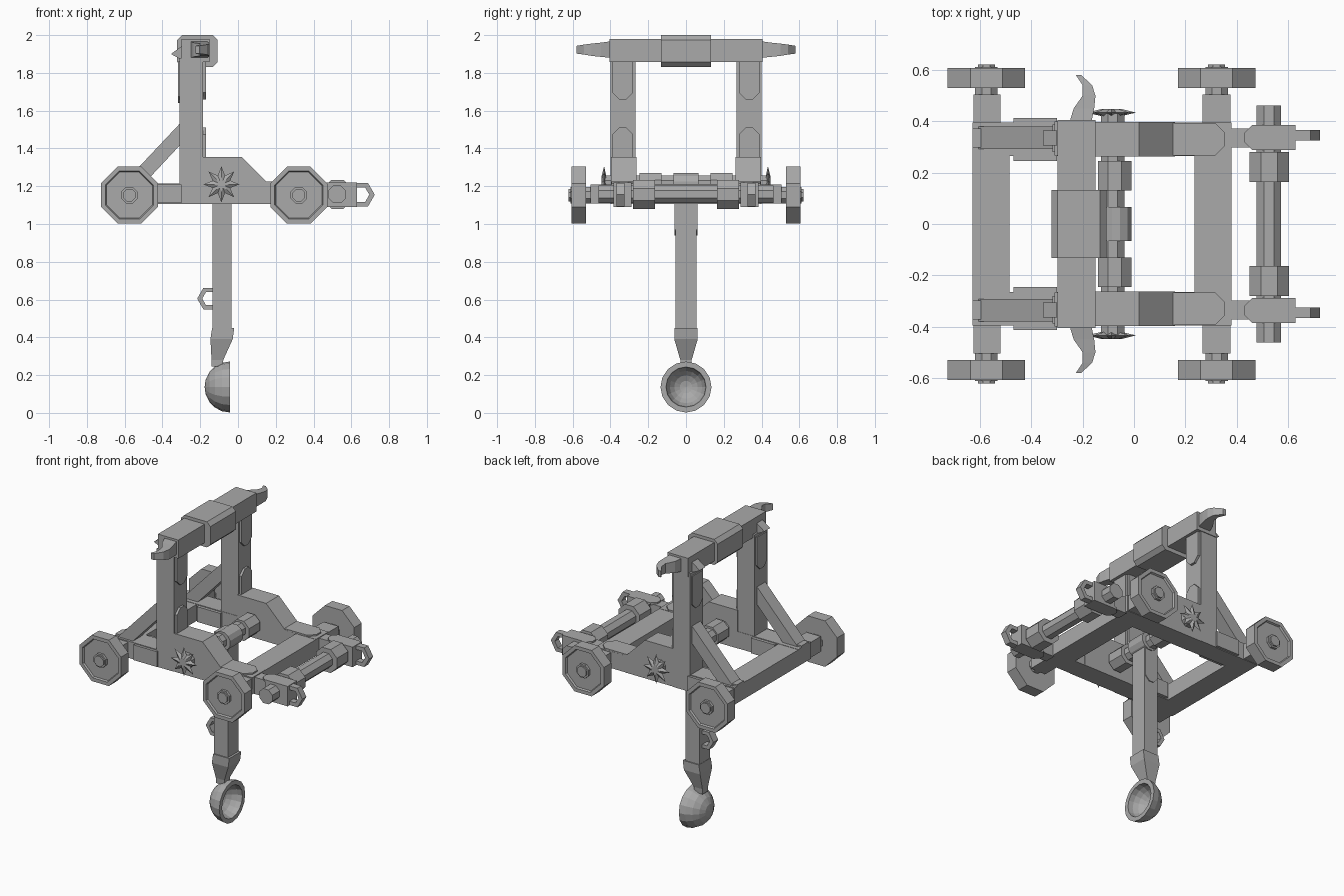
import bpy, bmesh, math
from mathutils import Matrix, Vector

if "Cube" in bpy.data.objects:
    bpy.data.objects.remove(bpy.data.objects["Cube"], do_unlink=True)

grey = bpy.data.materials.new("plain_grey")
grey.use_nodes = True
grey.diffuse_color = (0.4, 0.4, 0.4, 1)
grey.node_tree.nodes["Principled BSDF"].inputs["Base Color"].default_value = (0.4, 0.4, 0.4, 1)


def finish(name, bm):
    bmesh.ops.recalc_face_normals(bm, faces=bm.faces)
    mesh = bpy.data.meshes.new(name)
    bm.to_mesh(mesh)
    bm.free()
    mesh.materials.append(grey)
    obj = bpy.data.objects.new(name, mesh)
    bpy.context.collection.objects.link(obj)
    return obj


def place(axis, a, b, t):
    """Profile point (a, b) at depth t along the axis."""
    return {"x": (t, a, b), "y": (a, t, b), "z": (a, b, t)}[axis]


def loft(name, axis, rings):
    """Skin equal-sized profiles; rings are (depth, points)."""
    bm = bmesh.new()
    loops = [[bm.verts.new(place(axis, a, b, t)) for a, b in pts] for t, pts in rings]
    n = len(loops[0])
    for p, q in zip(loops, loops[1:]):
        for i in range(n):
            bm.faces.new((p[i], p[(i + 1) % n], q[(i + 1) % n], q[i]))
    bm.faces.new(loops[0])
    bm.faces.new(loops[-1])
    return finish(name, bm)


def prism(name, axis, pts, lo, hi):
    return loft(name, axis, [(lo, pts), (hi, pts)])


def rect(a0, a1, b0, b1):
    return [(a0, b0), (a1, b0), (a1, b1), (a0, b1)]


def ngon(a, b, r, n=8, turn=0.5):
    return [(a + r * math.cos((i + turn) * math.tau / n),
             b + r * math.sin((i + turn) * math.tau / n)) for i in range(n)]


def box(name, x0, x1, y0, y1, z0, z1):
    return prism(name, "z", rect(x0, x1, y0, y1), z0, z1)


def nose(a0, a1, b0, b1, c):
    """Rectangle whose far end in a is chamfered by c."""
    d = math.copysign(c, a1 - a0)
    return [(a0, b0), (a1 - d, b0), (a1, b0 + c), (a1, b1 - c), (a1 - d, b1), (a0, b1)]


def swap(pts):
    return [(b, a) for a, b in pts]


def ring_hook(name, x, z, r, y0, y1):
    """Six-sided open ring standing in the xz plane."""
    bm = bmesh.new()
    sets = [[bm.verts.new((a, y, b)) for a, b in ngon(x, z, q, 6, 0)]
            for q, y in ((r, y0), (r, y1), (r * 0.6, y1), (r * 0.6, y0))]
    for k in range(4):
        p, q = sets[k], sets[(k + 1) % 4]
        for i in range(6):
            j = (i + 1) % 6
            bm.faces.new((p[i], p[j], q[j], q[i]))
    return finish(name, bm)


# Cross beams with narrower axle ends
for label, x0, x1, a0, a1 in (("rear", -0.63, -0.485, -0.625, -0.52),
                              ("front", 0.235, 0.38, 0.267, 0.376)):
    box(label + "_cross_beam", x0, x1, -0.3, 0.3, 1.105, 1.213)
    box(label + "_axle", a0, a1, -0.505, 0.505, 1.108, 1.208)

for s, side in ((1, "left"), (-1, "right")):
    def span(a, b):
        return sorted((s * a, s * b))

    # Wheels with sunken outer faces and hubs
    for label, x in (("rear", -0.575), ("front", 0.322)):
        z = 1.153
        loft(f"{label}_{side}_wheel", "y", [
            (s * 0.53, ngon(x, z, 0.135)), (s * 0.53, ngon(x, z, 0.163)),
            (s * 0.607, ngon(x, z, 0.163)), (s * 0.607, ngon(x, z, 0.138)),
            (s * 0.596, ngon(x, z, 0.132))])
        prism(f"{label}_{side}_hub", "y", ngon(x, z, 0.047), *span(0.5, 0.612))
        prism(f"{label}_{side}_hub_cap", "y", ngon(x, z, 0.036), *span(0.61, 0.622))

    # Side rail and its front tongue
    box(side + "_rail", -0.63, 0.38, *span(0.265, 0.395), 1.105, 1.215)
    box(side + "_rail_tongue", 0.37, 0.62, *span(0.298, 0.372), 1.1, 1.21)
    lo, hi = span(0.288, 0.385)
    for label, z in (("top", 1.207), ("bottom", 1.09)):
        prism(f"{side}_{label}_tongue_strap", "z", nose(0.63, 0.43, lo, hi, 0.03), z, z + 0.014)
    box(side + "_tongue_cap", 0.47, 0.63, lo, hi, 1.095, 1.215)
    ring_hook(side + "_front_hook", 0.652, 1.155, 0.072, *span(0.325, 0.367))

    # Bearing hump with long strap
    prism(side + "_hump", "y", [(-0.19, 1.105), (-0.19, 1.355), (0.02, 1.355),
                                (0.16, 1.215), (0.16, 1.105)], *span(0.263, 0.397))
    prism(side + "_rail_strap", "z", nose(0.12, 0.355, *span(0.266, 0.394), 0.04), 1.21, 1.224)

    # Upright with padded plates
    box(side + "_upright", -0.31, -0.185, *span(0.267, 0.4), 1.105, 1.88)
    lo, hi = span(0.28, 0.388)
    for label, z0, z1 in (("upper", 1.86, 1.66), ("lower", 1.21, 1.51)):
        prism(f"{side}_{label}_upright_plate", "x", swap(nose(z0, z1, lo, hi, 0.035)), -0.19, -0.17)
    prism(side + "_back_plate", "x", swap(nose(1.86, 1.64, lo, hi, 0.035)), -0.318, -0.305)
    prism(side + "_back_wedge", "y", [(-0.3, 1.87), (-0.355, 1.9), (-0.3, 1.94)], *span(0.305, 0.365))

    # Diagonal brace, foot strap and rail cheeks
    prism(side + "_brace", "y", [(-0.62, 1.2), (-0.3, 1.54), (-0.3, 1.425), (-0.51, 1.2)],
          *span(0.293, 0.38))
    prism(side + "_foot_strap", "z", nose(-0.63, -0.54, *span(0.298, 0.372), 0.03), 1.2, 1.226)
    for label, a, b in (("outer", 0.39, 0.412), ("inner", 0.245, 0.27)):
        prism(f"{side}_{label}_cheek", "y", rect(-0.47, -0.3, 1.11, 1.21), *span(a, b))

    # Top beam horn
    loft(side + "_horn", "y", [(s * y, rect(*q)) for y, q in (
        (0.40, (-0.25, -0.165, 1.88, 1.967)), (0.45, (-0.235, -0.155, 1.885, 1.96)),
        (0.50, (-0.2, -0.15, 1.89, 1.955)), (0.54, (-0.2, -0.163, 1.897, 1.95)),
        (0.58, (-0.226, -0.205, 1.902, 1.943)))])

    # Star wheel on the arm axle
    star = [(-0.088 + r * math.cos(i * math.pi / 8), 1.21 + r * math.sin(i * math.pi / 8))
            for i, r in enumerate([0.096, 0.05] * 8)]
    core = [(-0.088 + (a + 0.088) * 0.4, 1.21 + (b - 1.21) * 0.4) for a, b in star]
    loft(side + "_star_wheel", "y", [(s * 0.42, core), (s * 0.434, star), (s * 0.448, core)])

    # Collars on both rollers
    prism(side + "_axle_collar", "y", ngon(-0.075, 1.205, 0.07), *span(0.13, 0.245))
    prism(side + "_roller_collar", "y", ngon(0.527, 1.157, 0.083), *span(0.163, 0.28))

    # Side plates at the top of the throwing arm
    prism(side + "_arm_plate", "y", swap(nose(1.2, 0.94, -0.131, -0.039, 0.03)), *span(0.05, 0.061))

# Top beam with sleeve
prism("top_beam", "y", ngon(-0.224, 1.92, 0.07, 4), -0.405, 0.405)
bm_box = bpy.data.objects["top_beam"]
bpy.data.objects.remove(bm_box, do_unlink=True)
box("top_beam", -0.298, -0.15, -0.405, 0.405, 1.858, 1.98)
x0, x1, z0, z1, c = -0.322, -0.108, 1.832, 2.0, 0.025
prism("top_beam_sleeve", "y", [(x0 + c, z0), (x1 - c, z0), (x1, z0 + c), (x1, z1 - c),
                               (x1 - c, z1), (x0 + c, z1), (x0, z1 - c), (x0, z0 + c)], -0.132, 0.132)

# Arm axle and front roller
prism("arm_axle", "y", ngon(-0.083, 1.21, 0.05), -0.43, 0.43)
prism("arm_pivot", "y", ngon(-0.07, 1.21, 0.062, 12), -0.067, 0.067)
prism("front_roller", "y", ngon(0.525, 1.157, 0.051), -0.462, 0.462)

# Throwing arm, narrowing to the neck
box("throwing_arm", -0.135, -0.035, -0.055, 0.055, 0.42, 1.25)
loft("arm_neck", "z", [(z, rect(*q)) for z, q in (
    (0.245, (-0.14, -0.08, -0.028, 0.028)), (0.28, (-0.14, -0.078, -0.03, 0.03)),
    (0.39, (-0.146, -0.028, -0.062, 0.062)), (0.45, (-0.137, -0.02, -0.062, 0.062)))])
ring_hook("arm_hook", -0.15, 0.605, 0.066, -0.025, 0.025)

# Spoon bowl, open toward +x: outer shell, rim, inner shell
bm = bmesh.new()
profile = [(0.135, k) for k in range(6)] + [(0.106, k) for k in range(5, -1, -1)]
verts = []
for r, k in profile:
    t = k / 5 * math.pi / 2
    verts.append(bm.verts.new((-0.042 - r * math.cos(t), 0, 0.137 + r * math.sin(t))))
edges = [bm.edges.new(p) for p in zip(verts, verts[1:])]
bmesh.ops.spin(bm, geom=verts + edges, cent=(0, 0, 0.137), axis=(1, 0, 0),
               angle=math.tau, steps=16)
bmesh.ops.remove_doubles(bm, verts=bm.verts, dist=0.0005)
finish("spoon_bowl", bm)
